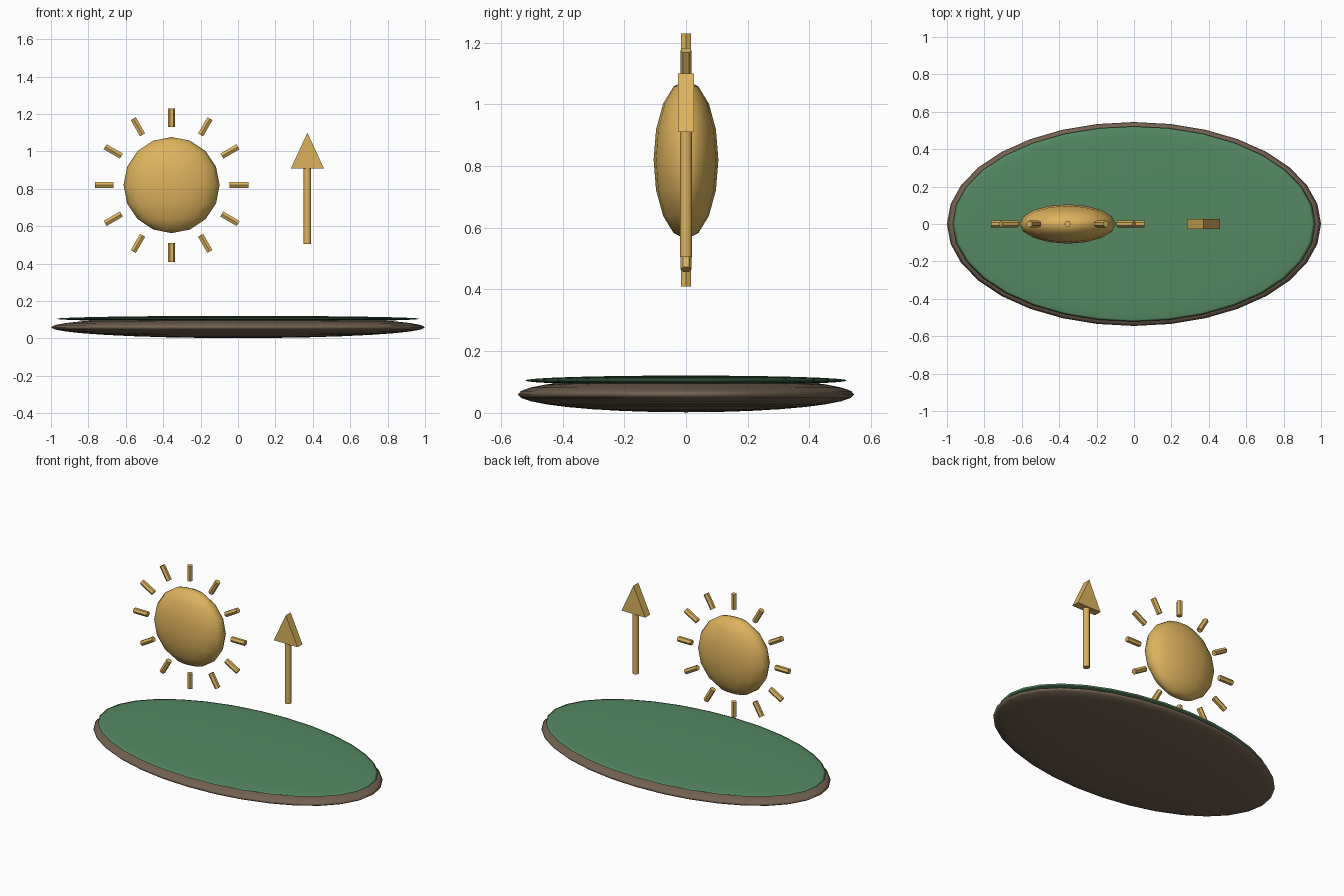
import bpy
import math
from mathutils import Matrix

if "Cube" in bpy.data.objects:
    bpy.data.objects.remove(bpy.data.objects["Cube"])


def material(name, rgb):
    m = bpy.data.materials.new(name)
    m.diffuse_color = (*rgb, 1)
    m.use_nodes = True
    m.node_tree.nodes["Principled BSDF"].inputs["Base Color"].default_value = m.diffuse_color
    return m


gold = material("gold", (0.72, 0.45, 0.11))
green = material("green", (0.09, 0.25, 0.12))
brown = material("brown", (0.17, 0.12, 0.08))


def finish(obj, name, mat, smooth=None):
    obj.name = name
    obj.data.materials.append(mat)
    if smooth is not None:
        bpy.ops.object.shade_smooth_by_angle(angle=math.radians(smooth))
    return obj


def ellipsoid(name, loc, radii, segs, rings, mat):
    bpy.ops.mesh.primitive_uv_sphere_add(segments=segs, ring_count=rings, radius=1, location=loc)
    obj = bpy.context.object
    obj.scale = radii
    bpy.ops.object.transform_apply(location=False, rotation=False, scale=True)
    bpy.ops.object.shade_smooth()
    return finish(obj, name, mat)


# Oval ground: soil lens with a thin grass lens on top
ellipsoid("soil_base", (0, 0, 0.06), (1.0, 0.545, 0.058), 32, 16, brown)
ellipsoid("grass_top", (0, 0, 0.105), (0.97, 0.522, 0.016), 32, 16, green)

# Flattened sun disc
SUN = (-0.355, 0, 0.82)
ellipsoid("sun_disc", SUN, (0.257, 0.105, 0.257), 16, 8, gold)

# Twelve hexagonal rays around the sun
for i in range(12):
    a = i * math.tau / 12
    bpy.ops.mesh.primitive_cylinder_add(vertices=6, radius=0.018, depth=0.1)
    ray = bpy.context.object
    twist = math.pi / 2 if i % 6 == 0 else 0
    ray.data.transform(Matrix.Translation((0, 0, 0.36)) @ Matrix.Rotation(twist, 4, 'Z'))
    ray.data.transform(Matrix.Translation(SUN) @ Matrix.Rotation(a, 4, 'Y'))
    finish(ray, f"sun_ray_{i + 1}", gold)

# Upward arrow: round shaft
bpy.ops.mesh.primitive_cylinder_add(vertices=12, radius=0.02, depth=0.41, location=(0.371, 0, 0.71))
finish(bpy.context.object, "arrow_shaft", gold, 35)

# Arrow head: triangular prism
outline = [(0.283, 0.91), (0.459, 0.91), (0.371, 1.10)]
verts = [(x, y, z) for y in (-0.026, 0.026) for x, z in outline]
faces = [(0, 1, 2), (5, 4, 3), (0, 3, 4, 1), (1, 4, 5, 2), (2, 5, 3, 0)]
mesh = bpy.data.meshes.new("arrow_head")
mesh.from_pydata(verts, [], faces)
head = bpy.data.objects.new("arrow_head", mesh)
bpy.context.collection.objects.link(head)
finish(head, "arrow_head", gold)
